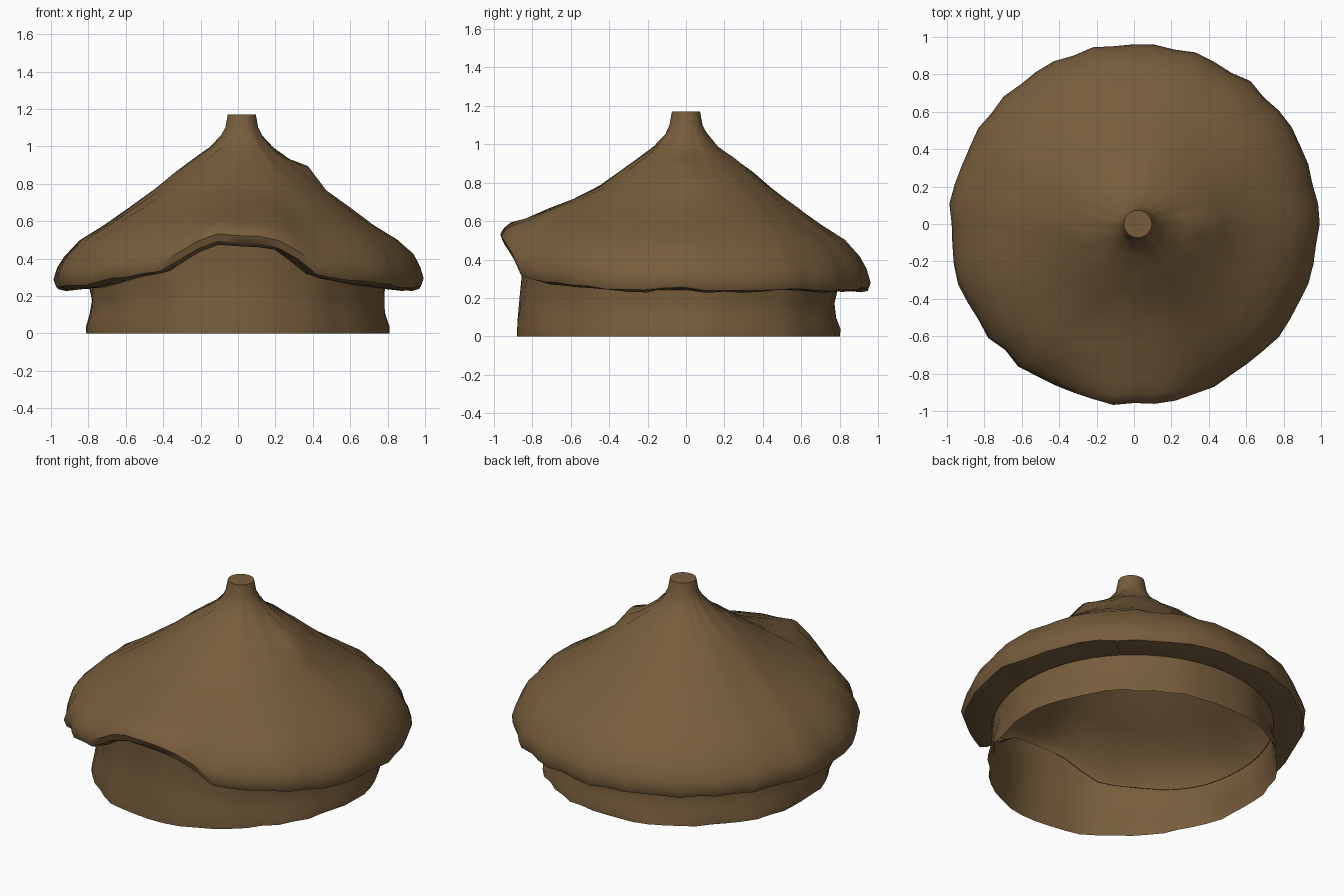
import bpy, bmesh, math, random

if "Cube" in bpy.data.objects:
    bpy.data.objects.remove(bpy.data.objects["Cube"])

random.seed(7)
SEG = 56


def lerp_table(table, v):
    """Piecewise linear lookup in a short list of (key, value) pairs."""
    for (k0, v0), (k1, v1) in zip(table, table[1:]):
        if v <= k1:
            return v0 + (v1 - v0) * (v - k0) / (k1 - k0)
    return table[-1][1]


# Height of the eave by angle away from the front (raised over the doorway)
EAVE = [(0, .49), (.12, .485), (.22, .46), (.3, .42), (.4, .34), (.5, .305),
        (.65, .285), (.9, .26), (1.2, .245), (3.2, .245)]


def eave(phi):
    left = .025 * math.exp(-((phi + .65) / .3) ** 2)
    return lerp_table(EAVE, abs(phi)) + left


def jit(a):
    return random.uniform(-a, a)


def loft(name, rings, mat, cap=False):
    """Skin closed rings of points into a smooth shell."""
    bm = bmesh.new()
    loops = [[bm.verts.new(p) for p in ring] for ring in rings]
    for lo, hi in zip(loops, loops[1:]):
        for i in range(SEG):
            j = (i + 1) % SEG
            bm.faces.new((lo[i], lo[j], hi[j], hi[i]))
    if cap:
        bm.faces.new(loops[-1])
    me = bpy.data.meshes.new(name)
    bm.to_mesh(me)
    bm.free()
    me.materials.append(mat)
    ob = bpy.data.objects.new(name, me)
    bpy.context.collection.objects.link(ob)
    bpy.ops.object.select_all(action='DESELECT')
    ob.select_set(True)
    bpy.context.view_layer.objects.active = ob
    bpy.ops.object.shade_smooth_by_angle(angle=math.radians(45))
    return ob


brown = bpy.data.materials.new("thatch_brown")
brown.diffuse_color = (0.185, 0.110, 0.045, 1)
brown.use_nodes = True
brown.node_tree.nodes["Principled BSDF"].inputs["Base Color"].default_value = brown.diffuse_color

angles = [-math.pi + 2 * math.pi * i / SEG for i in range(SEG)]
ragged = [jit(.013) for _ in angles]      # uneven straw edge
sag = [jit(.010) for _ in angles]


def wall_radius(phi):
    return .79 + .075 * math.exp(-(phi / .7) ** 2)


# Roof profile: radius, height at sides and back, height over the doorway
PROFILE = [(.93, .238, .475), (.97, .245, .49), (.985, .285, .53),
           (.965, .35, .563), (.93, .41, .585), (.85, .50, .615),
           (.72, .582, .665), (.60, .662, .72), (.46, .765, .78),
           (.36, .85, .85), (.26, .925, .92), (.17, .99, .985),
           (.11, 1.055, 1.05), (.088, 1.10, 1.10), (.075, 1.17, 1.17)]

rings = []
# underside of the eave, starting at the wall
rings.append([(wall_radius(p) * math.sin(p), -wall_radius(p) * math.cos(p),
               eave(p) - .003) for p in angles])
for k, (r, z_side, z_door) in enumerate(PROFILE):
    ring = []
    edge = max(0.0, (r - .5) / .48)
    for i, p in enumerate(angles):
        w = min(1, max(0, (eave(p) - .245) / .245))
        w = w ** (.75 if r < .9 else 1)
        z = z_side + (z_door - z_side) * w
        rr = r + ragged[i] * edge
        if r < .95 and .1 < r:
            z += jit(.007)
        z += sag[i] * edge if r > .9 else 0
        # small lump on the right slope
        z += .045 * math.exp(-((p - 1.6) / .25) ** 2 - ((r - .36) / .06) ** 2)
        shift = .022 * max(0, 1 - r)      # peak leans slightly to the right
        ring.append((rr * math.sin(p) + shift, -rr * math.cos(p) * .98, z))
    rings.append(ring)
loft("thatch_roof", rings, brown, cap=True)

# Wall: hollow, open below, bulging forward at the doorway
WALL = [(0, .022), (.15, .02), (.4, .002), (.7, -.008), (1, 0)]
folds = [jit(.010) for _ in angles]
rings = []
for t, bulge in WALL:
    ring = []
    for i, p in enumerate(angles):
        r = wall_radius(p) + bulge
        if t < 1:
            r += folds[i] + jit(.004)
        ring.append((r * math.sin(p) - .005, -r * math.cos(p), t * eave(p)))
    rings.append(ring)
loft("round_wall", rings, brown)
